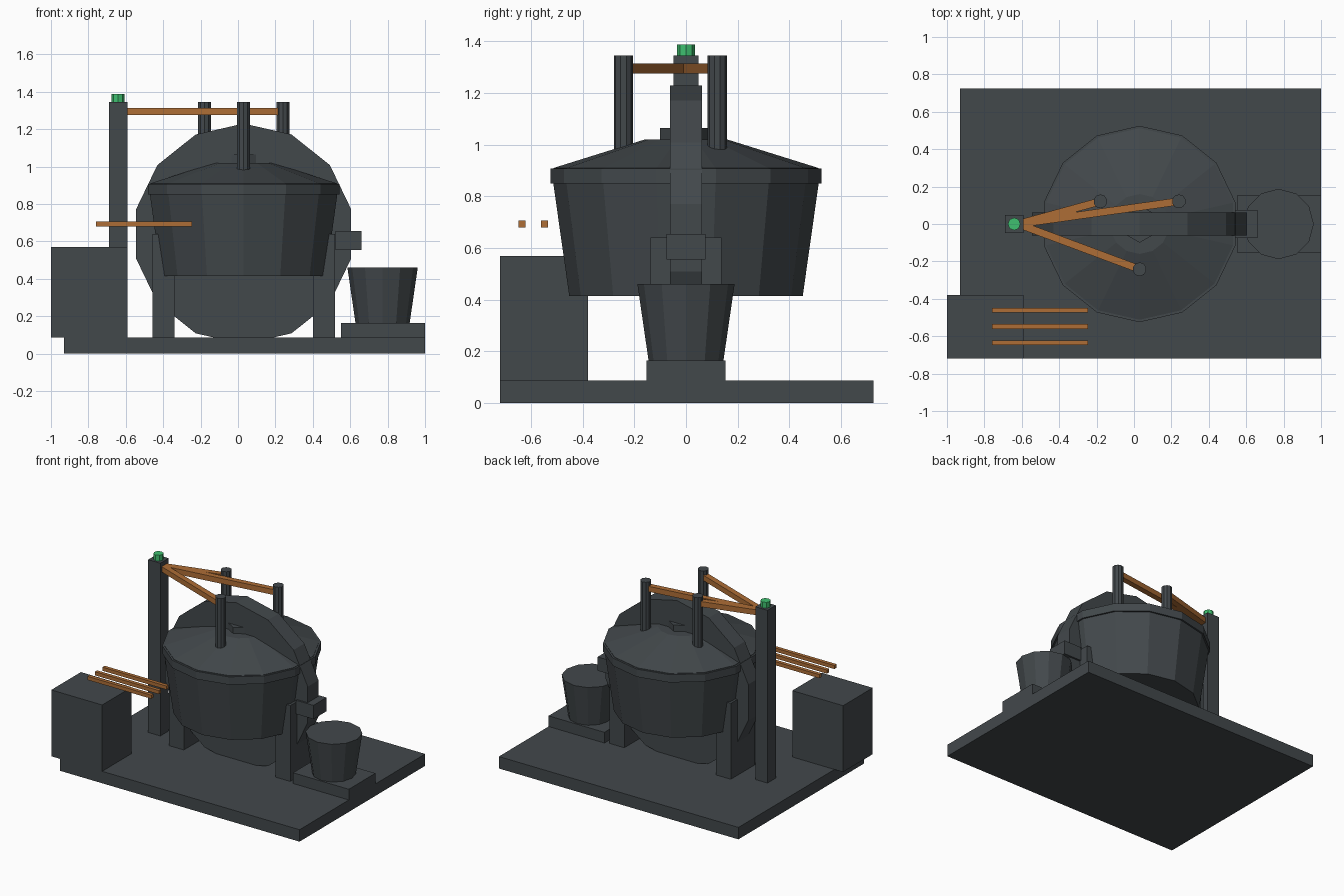
import bpy
from math import pi, sin, cos, atan2, hypot

cube = bpy.data.objects.get("Cube")
if cube:
    bpy.data.objects.remove(cube, do_unlink=True)


def material(name, rgb):
    m = bpy.data.materials.new(name)
    m.use_nodes = True
    m.diffuse_color = (*rgb, 1)
    m.node_tree.nodes["Principled BSDF"].inputs["Base Color"].default_value = (*rgb, 1)
    return m


IRON = material("dark iron", (0.055, 0.065, 0.071))
WOOD = material("warm wood", (0.42, 0.155, 0.037))
GREEN = material("green", (0.05, 0.53, 0.16))


def add(name, verts, faces, mat):
    me = bpy.data.meshes.new(name)
    me.from_pydata(verts, [], faces)
    me.materials.append(mat)
    ob = bpy.data.objects.new(name, me)
    bpy.context.collection.objects.link(ob)
    return ob


def box(name, x, y, z, mat=IRON):
    """Box from (low, high) ranges."""
    verts = [(a, b, c) for c in z for a, b in
             ((x[0], y[0]), (x[1], y[0]), (x[1], y[1]), (x[0], y[1]))]
    faces = [(3, 2, 1, 0), (4, 5, 6, 7)]
    faces += [(i, (i + 1) % 4, (i + 1) % 4 + 4, i + 4) for i in range(4)]
    return add(name, verts, faces, mat)


def lathe(name, x, y, profile, sides, mat=IRON):
    """Capped faceted solid of (radius, z) rings, one corner facing the back."""
    verts, n = [], sides
    for r, z in profile:
        for i in range(n):
            a = pi / 2 + 2 * pi * i / n
            verts.append((x + r * cos(a), y + r * sin(a), z))
    top = (len(profile) - 1) * n
    faces = [tuple(reversed(range(n))), tuple(range(top, top + n))]
    for k in range(len(profile) - 1):
        for i in range(n):
            j = (i + 1) % n
            faces.append((k * n + i, k * n + j, (k + 1) * n + j, (k + 1) * n + i))
    return add(name, verts, faces, mat)


# Floor slab, side cabinet and bucket plinth
box("base", (-0.93, 1), (-0.72, 0.725), (0, 0.087))
box("cabinet", (-1, -0.59), (-0.72, -0.38), (0.087, 0.57))
box("plinth", (0.55, 1), (-0.153, 0.153), (0.08, 0.165))

# Vessel with rim, conical lid and lid knob
CX = 0.03
lathe("vessel", CX, 0, [(0.452, 0.415), (0.515, 0.86)], 14)
lathe("rim", CX, 0, [(0.525, 0.85), (0.525, 0.907)], 14)
lathe("lid", CX, 0, [(0.512, 0.9), (0.512, 0.91), (0.16, 1.02)], 14)
lathe("lid_knob", CX, 0, [(0.1, 1.0), (0.1, 1.065)], 6)

# Upright wheel through the vessel, with its latch
wheel = lathe("wheel", 0, 0, [(0.59, -0.062), (0.59, 0.062)], 14)
wheel.rotation_euler = (pi / 2, 0, 0)
wheel.location = (CX, 0, 0.64)
box("latch", (0.52, 0.66), (-0.075, 0.075), (0.555, 0.655))

# Side supports
for side, s in (("left", 1), ("right", -1)):
    xs = sorted((CX + s * 0.37, CX + s * 0.488))
    box(side + "_support", xs, (-0.138, 0.138), (0.08, 0.64))

# Mast with green cap
box("mast", (-0.69, -0.592), (-0.048, 0.048), (0.08, 1.345))
lathe("mast_cap", -0.641, 0, [(0.034, 1.34), (0.034, 1.387)], 8, GREEN)

# Lid posts, each tied to the mast by a beam
for label, px, py in (("back_right", -0.18, 0.121), ("back_left", 0.24, 0.121),
                      ("front", CX, -0.242)):
    lathe(label + "_post", px, py, [(0.037, 0.96), (0.037, 1.345)], 10)
    dx, dy = px + 0.62, py
    beam = box(label + "_beam", (0, hypot(dx, dy)), (-0.02, 0.02), (1.275, 1.314), WOOD)
    beam.location.x = -0.62
    beam.rotation_euler.z = atan2(dy, dx)

# Row of rods beside the cabinet
for i in range(3):
    y = -0.635 + i * 0.087
    box(f"rod_{i + 1}", (-0.76, -0.245), (y - 0.013, y + 0.013), (0.68, 0.706), WOOD)

# Bucket
lathe("bucket", 0.773, 0, [(0.145, 0.165), (0.188, 0.46)], 12)
